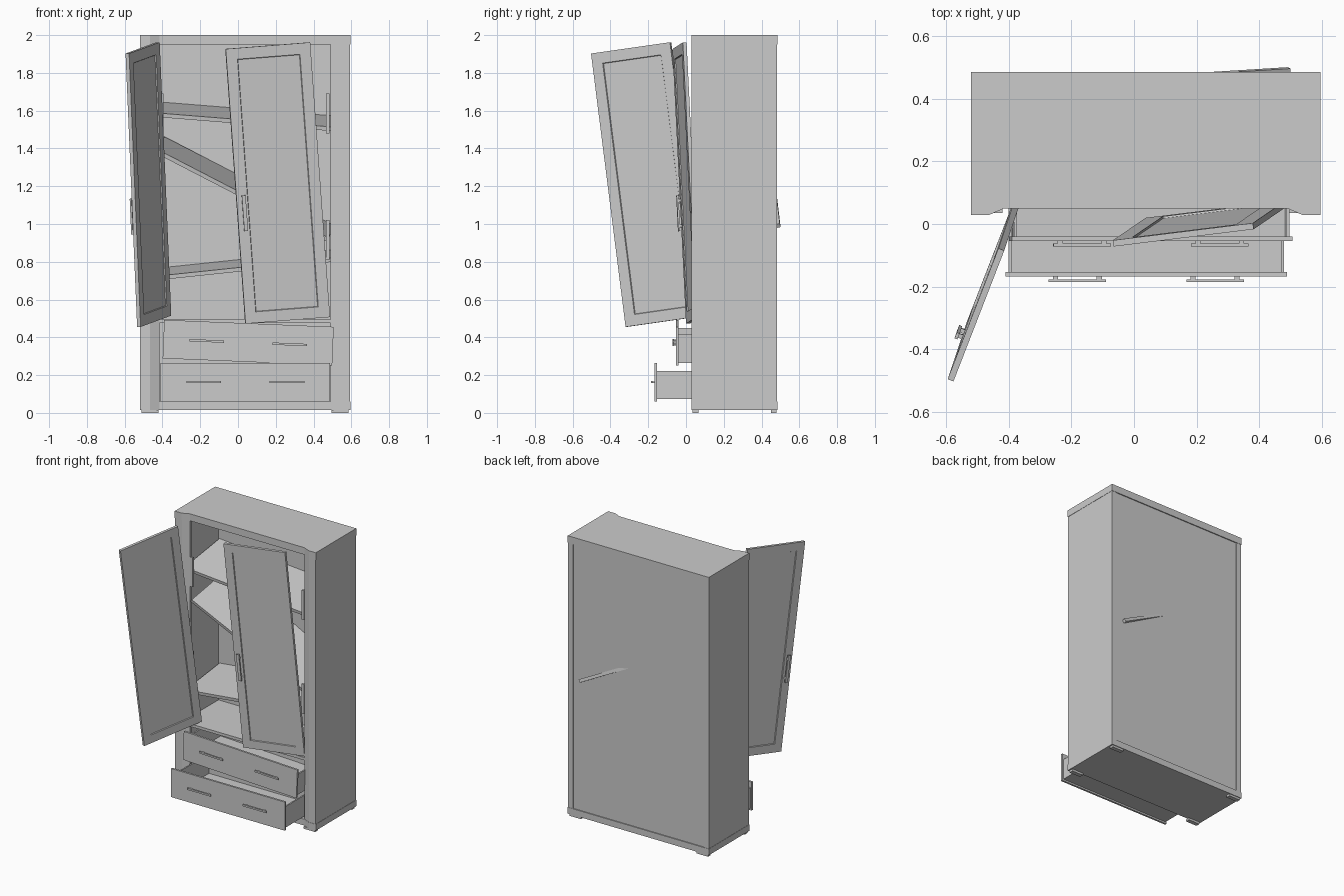
import bpy, bmesh
from mathutils import Matrix, Vector

if "Cube" in bpy.data.objects:
    bpy.data.objects.remove(bpy.data.objects["Cube"])

CX = 0.0375  # cabinet centre line


def finish(name, bm, mat=None):
    bmesh.ops.recalc_face_normals(bm, faces=bm.faces)
    me = bpy.data.meshes.new(name)
    bm.to_mesh(me)
    bm.free()
    ob = bpy.data.objects.new(name, me)
    bpy.context.collection.objects.link(ob)
    if mat:
        ob.matrix_world = mat
    return ob


def add_box(bm, lo, hi):
    lo, hi = Vector(lo), Vector(hi)
    m = Matrix.Translation((lo + hi) / 2) @ Matrix.Diagonal((*(hi - lo), 1))
    bmesh.ops.create_cube(bm, size=1, matrix=m)


def boxes(name, spans, mat=None):
    bm = bmesh.new()
    for lo, hi in spans:
        add_box(bm, lo, hi)
    return finish(name, bm, mat)


def prism(name, pts, z0, z1):
    bm = bmesh.new()
    f = bm.faces.new([bm.verts.new((x, y, z0)) for x, y in pts])
    r = bmesh.ops.extrude_face_region(bm, geom=[f])
    top = [v for v in r["geom"] if isinstance(v, bmesh.types.BMVert)]
    bmesh.ops.translate(bm, vec=(0, 0, z1 - z0), verts=top)
    return finish(name, bm)


def flip(pts):
    return [(2 * CX - x, y) for x, y in pts]


def frame(origin, x, z):
    """Matrix with local x along x and local z near z."""
    x = Vector(x).normalized()
    z = Vector(z)
    z = (z - x * z.dot(x)).normalized()
    m = Matrix((x, z.cross(x), z)).transposed().to_4x4()
    m.translation = origin
    return m


# Carcass: shaped top and base, L-section sides, back
half = [(-0.52, 0.485), (-0.52, 0.028), (-0.465, 0.028), (-0.415, 0.05)]
outline = half + flip(half)[::-1]
prism("top_board", outline, 1.95, 2.0)
prism("base_board", outline, 0.015, 0.06)
side = [(-0.518, 0.483), (-0.518, 0.03), (-0.465, 0.03), (-0.415, 0.052),
        (-0.415, 0.07), (-0.48, 0.07), (-0.48, 0.483)]
prism("left_side", side, 0.06, 1.95)
prism("right_side", flip(side), 0.06, 1.95)
boxes("back_panel", [((-0.48, 0.465, 0.06), (0.555, 0.478, 1.95))])
boxes("compartment_floor", [((-0.48, 0.06, 0.475), (0.555, 0.465, 0.495))])
boxes("feet", [((x, y, 0), (x + 0.09, y + 0.03, 0.015))
               for x in (-0.51, 0.495) for y in (0.035, 0.45)])

# Hinge plates behind the door edges
for label, x in (("left", -0.415), ("right", 0.465)):
    boxes(label + "_hinges", [((x, 0.052, z), (x + 0.02, 0.066, z + 0.21))
                              for z in (0.81, 1.48)])


# Fallen shelves: centre of back top edge, length direction, depth direction to the front
def shelf(name, back, u, v, length, depth):
    u, v = Vector(u), Vector(v)
    m = frame(back, u, u.cross(-v))
    boxes(name, [((-length / 2, -depth, -0.022), (length / 2, 0, 0))], m)


shelf("upper_shelf", (0.0375, 0.463, 1.61), (1, 0, -0.08), (0, -0.39, -0.06), 1.02, 0.39)
shelf("middle_shelf", (0.055, 0.469, 1.233), (0.89, 0.055, -0.46), (-0.018, -0.39, -0.08), 1.005, 0.39)
shelf("lower_shelf", (0.0375, 0.463, 0.815), (1, 0, 0.105), (0, -0.39, -0.042), 1.02, 0.39)


# Doors with a recessed panel on both faces, and a bar handle
def door(name, m, handle_x, w=0.452, h=1.46, t=0.02):
    bm = bmesh.new()
    add_box(bm, (0, 0, 0), (w, t, h))
    bm.normal_update()
    for f in [f for f in bm.faces if abs(f.normal.y) > 0.9]:
        n = f.normal.copy()
        bmesh.ops.inset_individual(bm, faces=[f], thickness=0.083)
        bmesh.ops.inset_individual(bm, faces=[f], thickness=0.004)
        bmesh.ops.translate(bm, vec=-n * 0.006, verts=f.verts)
    finish(name, bm, m)
    z = 0.49
    boxes(name + "_handle",
          [((handle_x - 0.01, -0.022, z), (handle_x + 0.01, -0.012, z + 0.19))] +
          [((handle_x - 0.007, -0.012, z + d), (handle_x + 0.007, 0, z + d + 0.015))
           for d in (0.02, 0.155)], m)


door("left_door", frame((-0.372, 0.105, 0.515), (-0.163, -0.42, -0.06), (-0.06, -0.18, 1.455)), 0.415)
door("right_door", frame((0.04, 0.0, 0.472), (0.447, 0.055, 0.035), (-0.09, -0.07, 1.455)), 0.037)


# Drawers: front board, open tray and two bar handles, centred on the front face
def drawer(name, m):
    boxes(name + "_front", [((-0.449, 0, -0.102), (0.449, 0.014, 0.102))], m)
    x, d, z0, z1 = 0.44, 0.41, -0.09, 0.06
    boxes(name + "_tray", [
        ((-x, 0.014, z0), (x, d, z0 + 0.01)),
        ((-x, d - 0.01, z0), (x, d, z1)),
        ((-x, 0.014, z0), (-x + 0.01, d, z1)),
        ((x - 0.01, 0.014, z0), (x, d, z1))], m)
    spans = []
    for c in (-0.22, 0.22):
        spans.append(((c - 0.092, -0.018, -0.006), (c + 0.092, -0.009, 0.006)))
        for s in (-0.07, 0.07):
            spans.append(((c + s - 0.008, -0.009, -0.004), (c + s + 0.008, 0, 0.004)))
    boxes(name + "_handles", spans, m)


drawer("lower_drawer", frame((0.039, -0.168, 0.163), (1, 0, 0), (0, 0, 1)))
drawer("upper_drawer", frame((0.054, -0.054, 0.372), (1, 0, -0.041), (0, 0, 1)))
